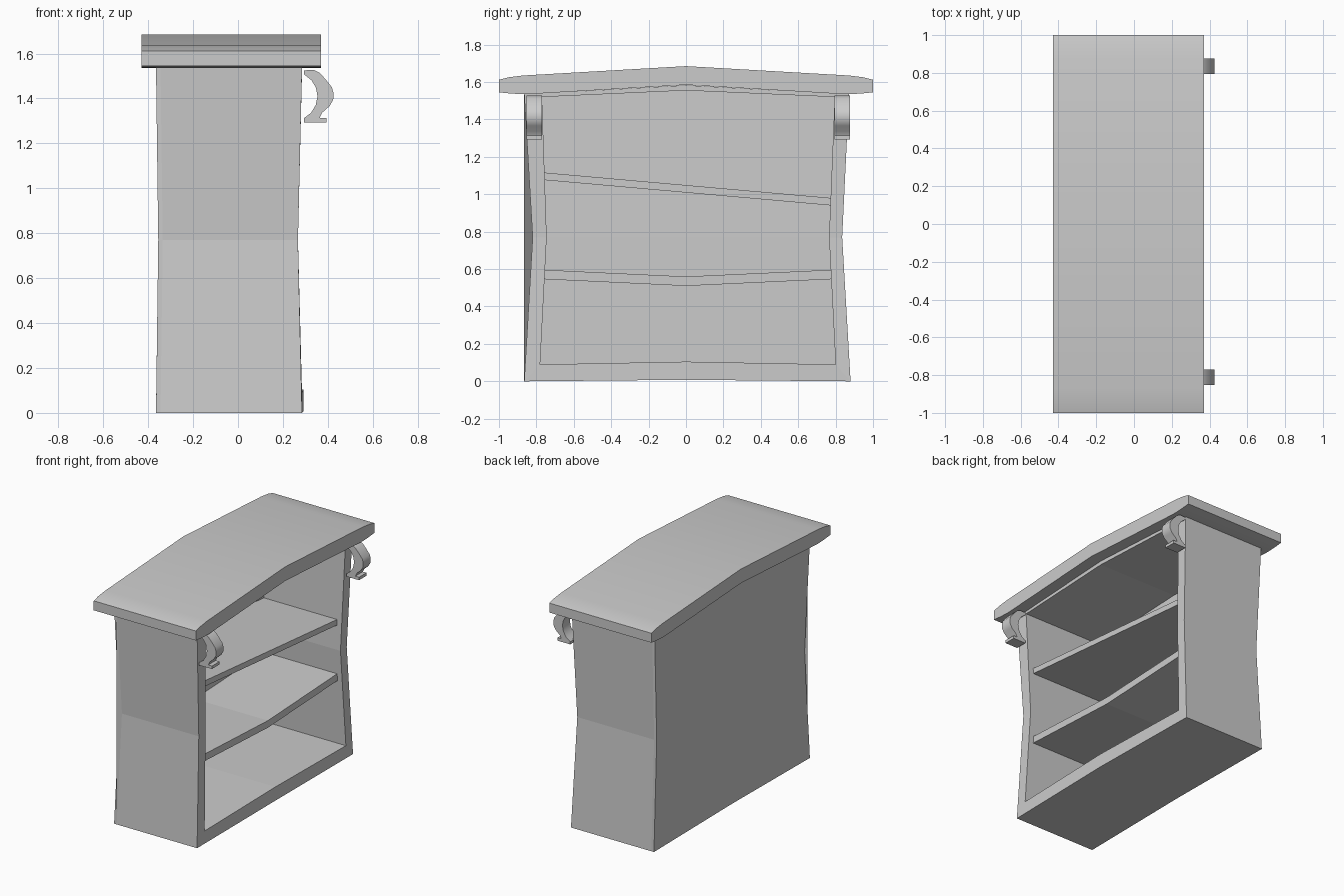
import bpy, bmesh, math

if "Cube" in bpy.data.objects:
    bpy.data.objects.remove(bpy.data.objects["Cube"])


def loft(name, sections, ring=False, smooth=None):
    """Skin a row of matching cross-sections; ring=True joins last to first."""
    bm = bmesh.new()
    rows = [[bm.verts.new(p) for p in s] for s in sections]
    n = len(rows[0])
    pairs = list(zip(rows, rows[1:])) + ([(rows[-1], rows[0])] if ring else [])
    for a, b in pairs:
        for i in range(n):
            j = (i + 1) % n
            bm.faces.new((a[i], a[j], b[j], b[i]))
    if not ring:
        bm.faces.new(rows[0])
        bm.faces.new(rows[-1][::-1])
    bmesh.ops.recalc_face_normals(bm, faces=bm.faces)
    mesh = bpy.data.meshes.new(name)
    bm.to_mesh(mesh)
    bm.free()
    ob = bpy.data.objects.new(name, mesh)
    bpy.context.collection.objects.link(ob)
    if smooth:
        bpy.ops.object.select_all(action='DESELECT')
        ob.select_set(True)
        bpy.context.view_layer.objects.active = ob
        bpy.ops.object.shade_smooth_by_angle(angle=math.radians(smooth))
    return ob


# Carcass: one ring of rectangular sections round the opening
# (outer y, outer z, inner y, inner z, front x, back x)
frame = [
    (-0.865, 0.00, -0.78, 0.09, 0.285, -0.345),
    (-0.82, 0.77, -0.745, 0.77, 0.267, -0.335),
    (-0.865, 1.535, -0.77, 1.52, 0.285, -0.345),
    (0.0, 1.583, 0.0, 1.555, 0.285, -0.345),
    (0.872, 1.535, 0.795, 1.52, 0.285, -0.345),
    (0.835, 0.77, 0.765, 0.77, 0.267, -0.335),
    (0.88, 0.00, 0.80, 0.09, 0.285, -0.345),
    (0.0, 0.008, 0.0, 0.105, 0.292, -0.345),
]
loft("carcass_frame",
     [[(f, oy, oz), (f, iy, iz), (b, iy, iz), (b, oy, oz)]
      for oy, oz, iy, iz, f, b in frame], ring=True)

# Back panel, bowed like the sides
cols = [((-0.865, -0.82, -0.865), (0.0, 0.77, 1.535)),
        ((0.0, 0.0, 0.0), (0.008, 0.77, 1.583)),
        ((0.88, 0.835, 0.872), (0.0, 0.77, 1.535))]
bow = (0.0, 0.01, 0.0)
loft("back_panel",
     [[(-0.365 + d, y, z) for d, y, z in zip(bow, ys, zs)] +
      [(-0.345 + d, y, z) for d, y, z in list(zip(bow, ys, zs))[::-1]]
      for ys, zs in cols])


# Shelves: (y, top z) paths, ends let slightly into the sides
def shelf(name, path, thick):
    loft(name, [[(0.235, y, z), (0.235, y, z - thick),
                 (-0.345, y, z - thick), (-0.345, y, z)] for y, z in path])


shelf("upper_tilted_shelf", [(-0.78, 1.118), (0.80, 0.978)], 0.04)
shelf("lower_sagging_shelf", [(-0.78, 0.597), (0.0, 0.56), (0.80, 0.597)], 0.05)

# Top board with a bent, tapered outline
half = [(1.0, 1.545), (0.93, 1.538), (0.85, 1.535)]
upper = [(0.87, 1.635), (0.95, 1.625), (1.0, 1.612)]
outline = ([(-y, z) for y, z in half] + [(0.0, 1.585)] + half[::-1]
           + upper[::-1] + [(0.0, 1.685)] + [(-y, z) for y, z in upper])
loft("top_board", [[(x, y, z) for y, z in outline] for x in (-0.43, 0.37)], smooth=30)

# Scrolled brackets under the front overhang
scroll = [(0.293, 1.525), (0.337, 1.527), (0.365, 1.513), (0.39, 1.485),
          (0.418, 1.45), (0.425, 1.425), (0.424, 1.395), (0.408, 1.366),
          (0.375, 1.337), (0.364, 1.314), (0.393, 1.314), (0.393, 1.293),
          (0.293, 1.293), (0.293, 1.312), (0.325, 1.336), (0.346, 1.37),
          (0.354, 1.41), (0.347, 1.448), (0.328, 1.48), (0.293, 1.508)]
for side, y0 in (("left", -0.853), ("right", 0.793)):
    loft(side + "_bracket",
         [[(x, y, z) for x, z in scroll] for y in (y0, y0 + 0.084)], smooth=35)
